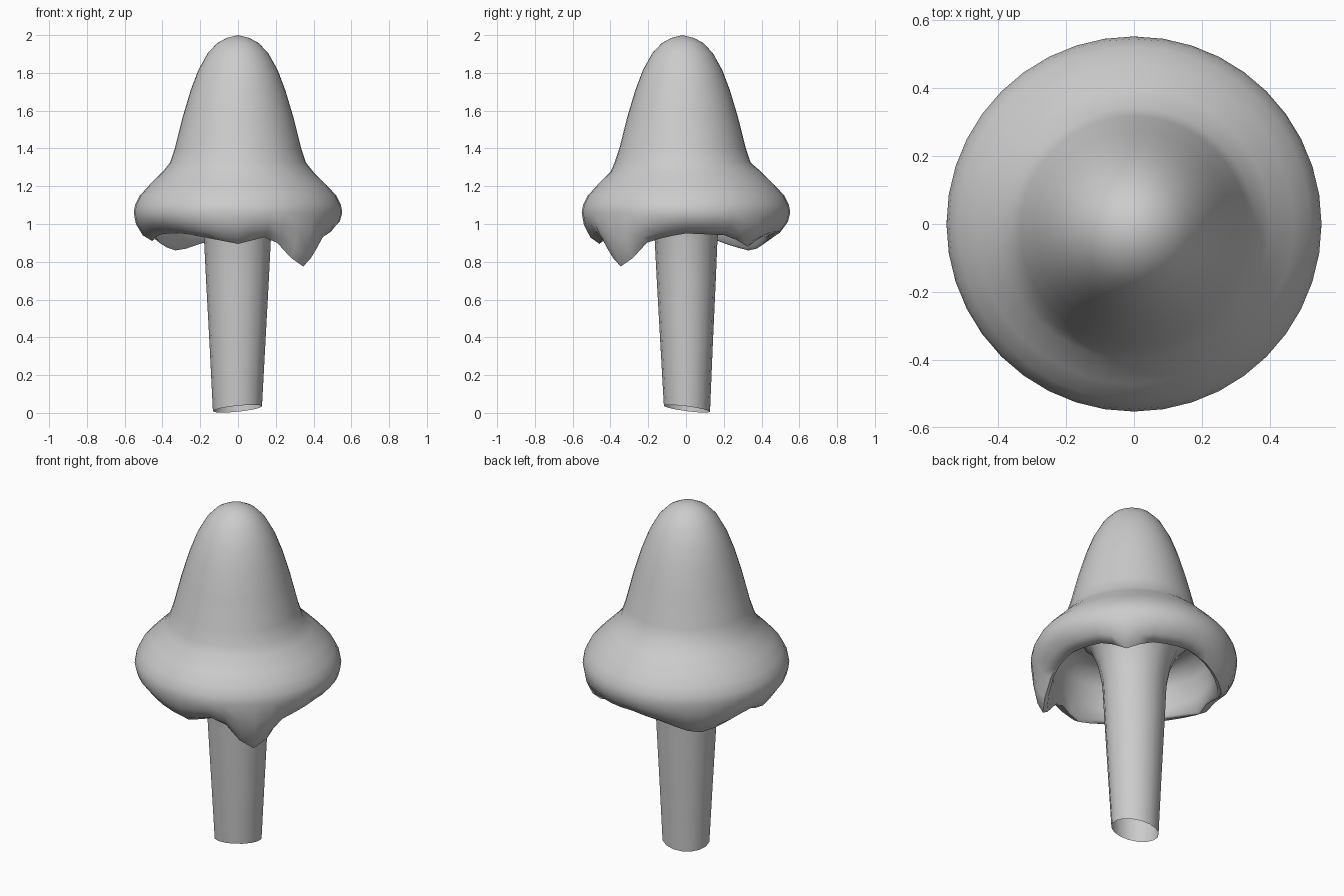
import bpy, bmesh
from math import sin, cos, radians, pi

if "Cube" in bpy.data.objects:
    bpy.data.objects.remove(bpy.data.objects["Cube"])

SEG = 40


def make_object(name, rings, apex=None):
    """Skin a list of closed rings; optionally close the first one to an apex."""
    bm = bmesh.new()
    loops = [[bm.verts.new(p) for p in ring] for ring in rings]
    n = len(loops[0])
    for a, b in zip(loops, loops[1:]):
        for i in range(n):
            j = (i + 1) % n
            bm.faces.new((a[i], b[i], b[j], a[j]))
    if apex:
        top = bm.verts.new(apex)
        for i in range(n):
            bm.faces.new((top, loops[0][i], loops[0][(i + 1) % n]))
    me = bpy.data.meshes.new(name)
    bm.to_mesh(me)
    bm.free()
    ob = bpy.data.objects.new(name, me)
    bpy.context.collection.objects.link(ob)
    bpy.ops.object.select_all(action='DESELECT')
    ob.select_set(True)
    bpy.context.view_layer.objects.active = ob
    bpy.ops.object.shade_smooth_by_angle(angle=radians(60))
    return ob


# Ragged rim: height of the lip by angle (degrees)
RIM = [(-180, .91), (-165, .935), (-150, .95), (-130, .95), (-110, .925),
       (-90, .895), (-72, .93), (-63, .90), (-54, .82), (-45, .775), (-36, .82),
       (-27, .90), (-15, .93), (0, .95), (30, .94), (45, .88), (60, .93),
       (90, .94), (110, .91), (126, .87), (135, .86), (144, .875),
       (155, .90), (168, .94), (180, .91)]


def rim_height(deg):
    for (a, za), (b, zb) in zip(RIM, RIM[1:]):
        if a <= deg <= b:
            return za + (zb - za) * (deg - a) / (b - a)


def ring(radius, height, dy=0.0):
    """radius and height are functions of the angle in degrees"""
    pts = []
    for i in range(SEG):
        d = -180 + 360 * i / SEG
        a, r = radians(d), radius(d)
        pts.append((r * cos(a), r * sin(a) + dy, height(d)))
    return pts


def level(r, z, dy=0.0):
    return ring(lambda d: r, lambda d: z, dy)


def lip_ring(r, t, flare):
    """Lip ring a fraction t down to the rim; long drips hang wider."""
    return ring(lambda d: r + flare * max(0, .95 - rim_height(d)),
                lambda d: 1.06 + (rim_height(d) - 1.06) * t)


# Cap: bell-shaped dome, bulging brim, ragged lip and hollow underside
dome = [(.06, 1.985), (.11, 1.958), (.16, 1.905), (.21, 1.815), (.25, 1.71),
        (.292, 1.57), (.335, 1.40), (.36, 1.325), (.40, 1.275), (.47, 1.205),
        (.52, 1.15), (.545, 1.10)]
lip = [(.552, 0, 0), (.54, .4, 0), (.50, .8, .1), (.445, 1.0, .25),
       (.43, .92, .2), (.43, .4, 0)]
under = [(.42, 1.12), (.37, 1.19), (.30, 1.20), (.22, 1.20)]

rings = [level(r, z, -.018 if z > 1.3 else 0) for r, z in dome]
rings += [lip_ring(*p) for p in lip]
rings += [level(r, z) for r, z in under]
make_object("mushroom_cap", rings, (0, -.018, 2.0))

# Stem: tapered open tube, cut at a slant at the foot, flaring into the cap
stem = [(.30, 1.20), (.24, 1.14), (.20, 1.04), (.177, .92), (.166, .70),
        (.147, .35), (.13, 0)]
rings = []
for r, z in stem:
    loop = []
    for i in range(16):
        a = 2 * pi * i / 16
        x, y = r * cos(a) - .003, r * .94 * sin(a) + .005 * (1 - z)
        loop.append((x, y, z if z else max(0, .023 + .1 * x - .13 * y)))
    rings.append(loop)
make_object("mushroom_stem", rings)
